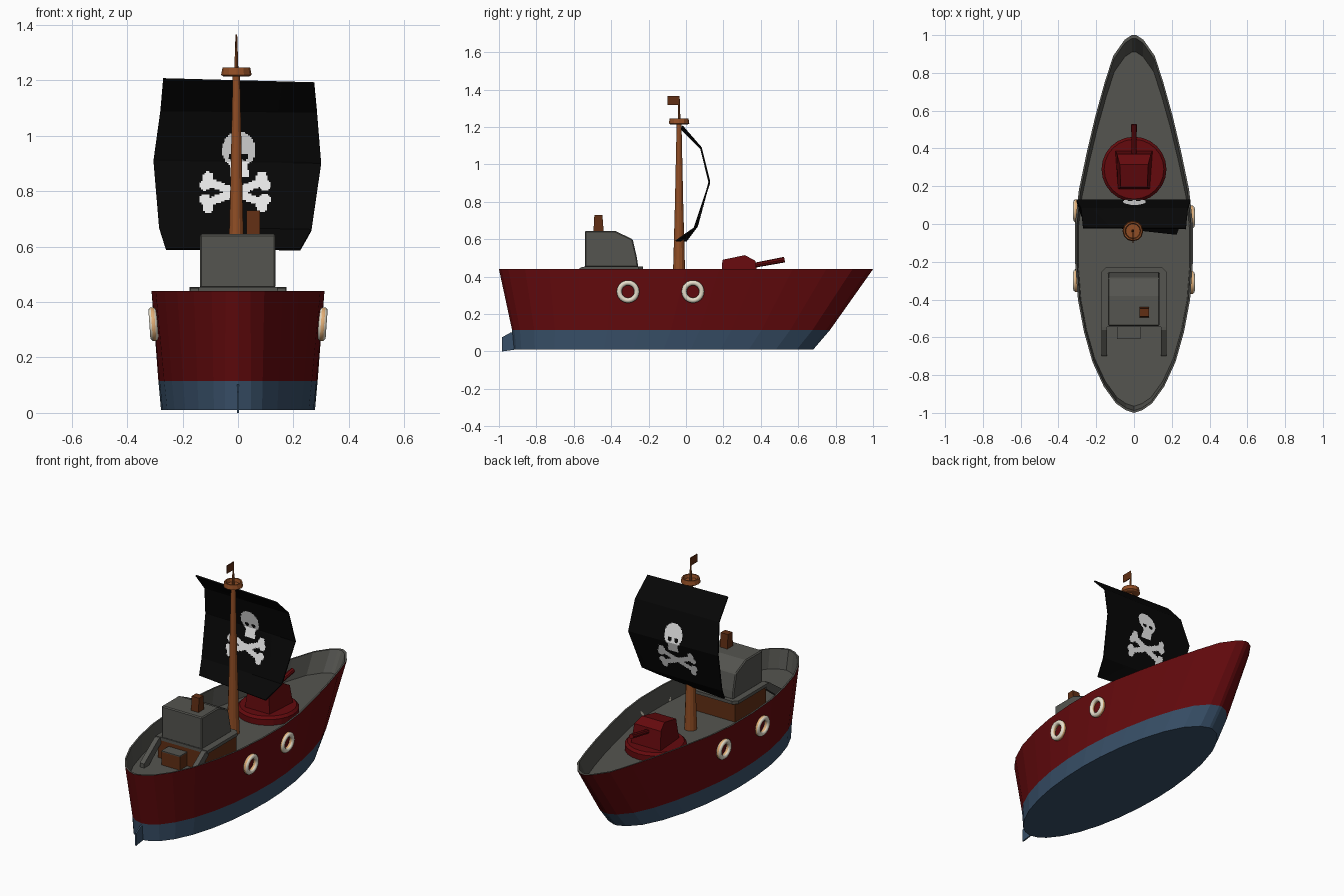
import bpy, bmesh, math
from mathutils import Vector

if "Cube" in bpy.data.objects:
    bpy.data.objects.remove(bpy.data.objects["Cube"])


def mat(name, *c):
    m = bpy.data.materials.new(name)
    m.diffuse_color = (*c, 1)
    m.use_nodes = True
    m.node_tree.nodes["Principled BSDF"].inputs["Base Color"].default_value = m.diffuse_color
    return m


RED = mat("hull red", 0.128, 0.003, 0.004)
BLUE = mat("keel blue", 0.04, 0.08, 0.14)
GREY = mat("deck grey", 0.09, 0.09, 0.08)
WOOD = mat("mast wood", 0.28, 0.075, 0.018)
DARK = mat("dark wood", 0.12, 0.028, 0.007)
BLACK = mat("sail black", 0.002, 0.002, 0.002)
WHITE = mat("emblem white", 0.85, 0.85, 0.85)
CREAM = mat("ring cream", 0.80, 0.74, 0.60)
TAN = mat("ring tan", 0.75, 0.42, 0.18)


def build(name, verts, faces, mats, rule=None, fix=True):
    me = bpy.data.meshes.new(name)
    me.from_pydata([tuple(v) for v in verts], [], faces)
    for m in mats:
        me.materials.append(m)
    if rule:
        for p in me.polygons:
            p.material_index = rule(p)
    if fix:
        bm = bmesh.new()
        bm.from_mesh(me)
        bmesh.ops.recalc_face_normals(bm, faces=bm.faces)
        bm.to_mesh(me)
        bm.free()
    ob = bpy.data.objects.new(name, me)
    bpy.context.collection.objects.link(ob)
    return ob


def loft(name, rings, mats, rule=None):
    """Skin a stack of equal loops and cap both ends."""
    n = len(rings[0])
    verts = [v for r in rings for v in r]
    faces = [(k * n + i, k * n + (i + 1) % n, (k + 1) * n + (i + 1) % n, (k + 1) * n + i)
             for k in range(len(rings) - 1) for i in range(n)]
    faces += [tuple(range(n))[::-1], tuple(range(len(verts) - n, len(verts)))]
    return build(name, verts, faces, mats, rule)


def turned(name, profile, x, y, n, m):
    """Round part from (radius, z) pairs."""
    return loft(name, [[(x + r * math.cos(2 * math.pi * i / n), y + r * math.sin(2 * math.pi * i / n), z)
                        for i in range(n)] for r, z in profile], [m])


def prism(name, yz, x0, x1, m):
    return loft(name, [[(x, y, z) for y, z in yz] for x in (x0, x1)], [m])


def box(name, x0, x1, y0, y1, z0, z1, m):
    return prism(name, [(y0, z0), (y1, z0), (y1, z1), (y0, z1)], x0, x1, m)


# Hull: lofted levels, pointed outline blending to an ellipse at the keel
DECK = 0.325
OUT = [(1, 0.012), (0.975, 0.05), (0.89, 0.11), (0.75, 0.155), (0.57, 0.205), (0.38, 0.25), (0.18, 0.292),
       (0, 0.312), (-0.2, 0.312), (-0.4, 0.297), (-0.57, 0.265), (-0.73, 0.22), (-0.86, 0.16),
       (-0.95, 0.095), (-0.985, 0.045)]


def level(z, ymin, ymax, width, blend):
    half = []
    for y, w in OUT:
        e = 0.31 * math.sqrt(max(1 - y * y, 0.001))
        half.append((width * (w * (1 - blend) + e * blend),
                     ymin + (y + 1) / 2 * (ymax - ymin)))
    loop = half + [(0, ymin)] + [(-x, y) for x, y in half[::-1]] + [(0, ymax)]
    return [(x, y, z) for x, y in loop]


HULL = [level(0.01, -0.92, 0.68, 0.895, 0.9), level(0.115, -0.93, 0.77, 0.925, 0.7),
        level(0.44, -1, 1, 1, 0), level(0.44, -0.988, 0.982, 0.968, 0),
        level(DECK, -0.965, 0.91, 0.945, 0)]
BAND = len(HULL[0])


def hull_rule(p):
    return (0, 1, 2, 2)[p.index // BAND] if p.index < 4 * BAND else 0 if p.center.z < 0.1 else 2


loft("hull", HULL, [BLUE, RED, GREY], hull_rule)
prism("rudder", [(-0.985, 0), (-0.90, 0.012), (-0.90, 0.11), (-0.94, 0.1), (-0.985, 0.075)], -0.004, 0.004, BLUE)

# Deckhouse with wooden base, ledge, cabin and chimney
box("cabin_base", -0.16, 0.16, -0.54, -0.245, DECK - 0.01, 0.44, DARK)
c = 0.025
ledge = [(-0.175, -0.545), (0.175, -0.545), (0.175, -0.23 - c), (0.175 - c, -0.23), (-0.175 + c, -0.23),
         (-0.175, -0.23 - c)]
loft("cabin_ledge", [[(x, y, z) for x, y in ledge] for z in (0.436, 0.455)], [GREY])
cabin = prism("cabin", [(-0.54, 0.45), (-0.255, 0.45), (-0.262, 0.5), (-0.285, 0.6), (-0.38, 0.645),
                        (-0.54, 0.645)], -0.138, 0.135, GREY)
bevel = cabin.modifiers.new("soft edges", 'BEVEL')
bevel.width, bevel.segments = 0.006, 1
prism("chimney", [(-0.495, 0.64), (-0.44, 0.64), (-0.447, 0.73), (-0.49, 0.73)], 0.03, 0.08, DARK)

# Stern crate with lid, and sloping stair rails
box("crate", -0.09, 0.035, -0.61, -0.54, DECK - 0.01, 0.405, DARK)
box("crate_lid", -0.09, 0.035, -0.61, -0.54, 0.405, 0.411, GREY)
for side, x in (("left", -0.157), ("right", 0.157)):
    prism("stair_rail_" + side, [(-0.7, DECK - 0.005), (-0.66, DECK - 0.005), (-0.53, 0.42), (-0.53, 0.453),
                                 (-0.56, 0.45), (-0.7, DECK + 0.025)], x - 0.015, x + 0.015, GREY)

# Gun turret: round base, tapered house, tilted barrel
turned("turret_base", [(0.172, DECK - 0.01), (0.172, DECK + 0.035), (0.158, DECK + 0.05)], 0, 0.29, 24, RED)
house = [(0.185, 0.36, 0.085), (0.195, 0.49, 0.07), (0.315, 0.515, 0.075), (0.37, 0.485, 0.09), (0.39, 0.36, 0.1)]
loft("turret_house", [[(s * w, y, z) for y, z, w in house] for s in (-1, 1)], [RED])
a, b = Vector((0, 0.35, 0.458)), Vector((0, 0.527, 0.491))
up = (b - a).cross(Vector((1, 0, 0))).normalized()
loft("turret_barrel", [[p + r * (Vector((1, 0, 0)) * math.cos(t * math.pi / 4) + up * math.sin(t * math.pi / 4))
                        for t in range(8)] for p, r in ((a, 0.013), (b, 0.015))], [RED])

# Mast, lookout basket, spike and pennant
MX, MY = -0.006, -0.037
turned("mast", [(0.036, DECK - 0.01), (0.03, 0.5), (0.022, 0.8), (0.013, 1.22)], MX, MY, 12, WOOD)
turned("lookout", [(0.045, 1.213), (0.055, 1.219), (0.05, 1.246), (0.042, 1.246), (0.038, 1.226)], MX, MY, 12, WOOD)
turned("mast_spike", [(0.008, 1.22), (0.003, 1.366)], MX, MY, 8, WOOD)
box("pennant", MX - 0.003, MX + 0.003, -0.1, MY, 1.318, 1.365, DARK)

# Sail: five bent rows (zL, zR, yL, yR, xL, xR), finely divided so the emblem can be coloured by rule
ROWS = [(1.205, 1.19, -0.02, -0.025, -0.27, 0.275), (1.09, 1.085, 0.08, 0.08, -0.28, 0.285),
        (0.91, 0.90, 0.125, 0.125, -0.305, 0.30), (0.67, 0.66, 0.06, 0.045, -0.285, 0.265),
        (0.59, 0.59, 0.0, -0.055, -0.26, 0.225)]
COLS = 96
sv = []
for k in range(4):
    n = round((ROWS[k][0] - ROWS[k + 1][0]) / 0.006)
    for j in range(n + (k == 3)):
        zl, zr, yl, yr, xl, xr = [p + (q - p) * j / n for p, q in zip(ROWS[k], ROWS[k + 1])]
        for i in range(COLS + 1):
            u = i / COLS
            sv.append((xl + (xr - xl) * u, yl + (yr - yl) * u, zl + (zr - zl) * u))
W = COLS + 1
sf = [(r * W + i, r * W + i + 1, (r + 1) * W + i + 1, (r + 1) * W + i)
      for r in range(len(sv) // W - 1) for i in range(COLS)]


def emblem(p):
    x, z = p.center.x - 0.003, p.center.z
    for e in (-0.023, 0.02):  # eye sockets
        if math.hypot(x - e, z - 0.925) < 0.013:
            return 0
    if math.hypot(x / 0.06, (z - 0.95) / 0.066) < 1 or (abs(x) < 0.034 and 0.85 < z < 0.92):
        return 1
    x += 0.014
    for s in (-1, 1):  # crossed bones with double knobs
        d = Vector((s * 0.108, 0.042)).normalized()
        along, across = x * d.x + (z - 0.795) * d.y, -x * d.y + (z - 0.795) * d.x
        if abs(along) < 0.11 and abs(across) < 0.015:
            return 1
        if math.hypot(abs(along) - 0.11, abs(across) - 0.015) < 0.02:
            return 1
    return 0


sail = build("sail", sv, sf, [BLACK, WHITE], emblem, fix=False)
mod = sail.modifiers.new("thickness", 'SOLIDIFY')
mod.thickness = 0.008
mod.offset = 0

# Life rings on both sides, tan on the rims and cream on the faces
for name, s, y in (("right_rear", 1, -0.31), ("right_fore", 1, 0.037), ("left_rear", -1, -0.30),
                   ("left_fore", -1, 0.07)):
    N, M = 24, 8
    vs, fs = [], []
    for i in range(N):
        t = 2 * math.pi * i / N
        for j in range(M):
            q = 2 * math.pi * (j + 0.5) / M
            r = 0.047 + 0.015 * math.cos(q)
            h = r * math.sin(t)
            vs.append((s * (0.305 + 0.016 * math.sin(q) + 0.07 * h), y + r * math.cos(t), 0.32 + h))
            fs.append((i * M + j, i * M + (j + 1) % M, (i + 1) % N * M + (j + 1) % M, (i + 1) % N * M + j))
    ring = build("life_ring_" + name, vs, fs, [CREAM, TAN], lambda p: 0 if abs(p.normal.x) > 0.5 else 1)
    for p in ring.data.polygons:
        p.use_smooth = True
